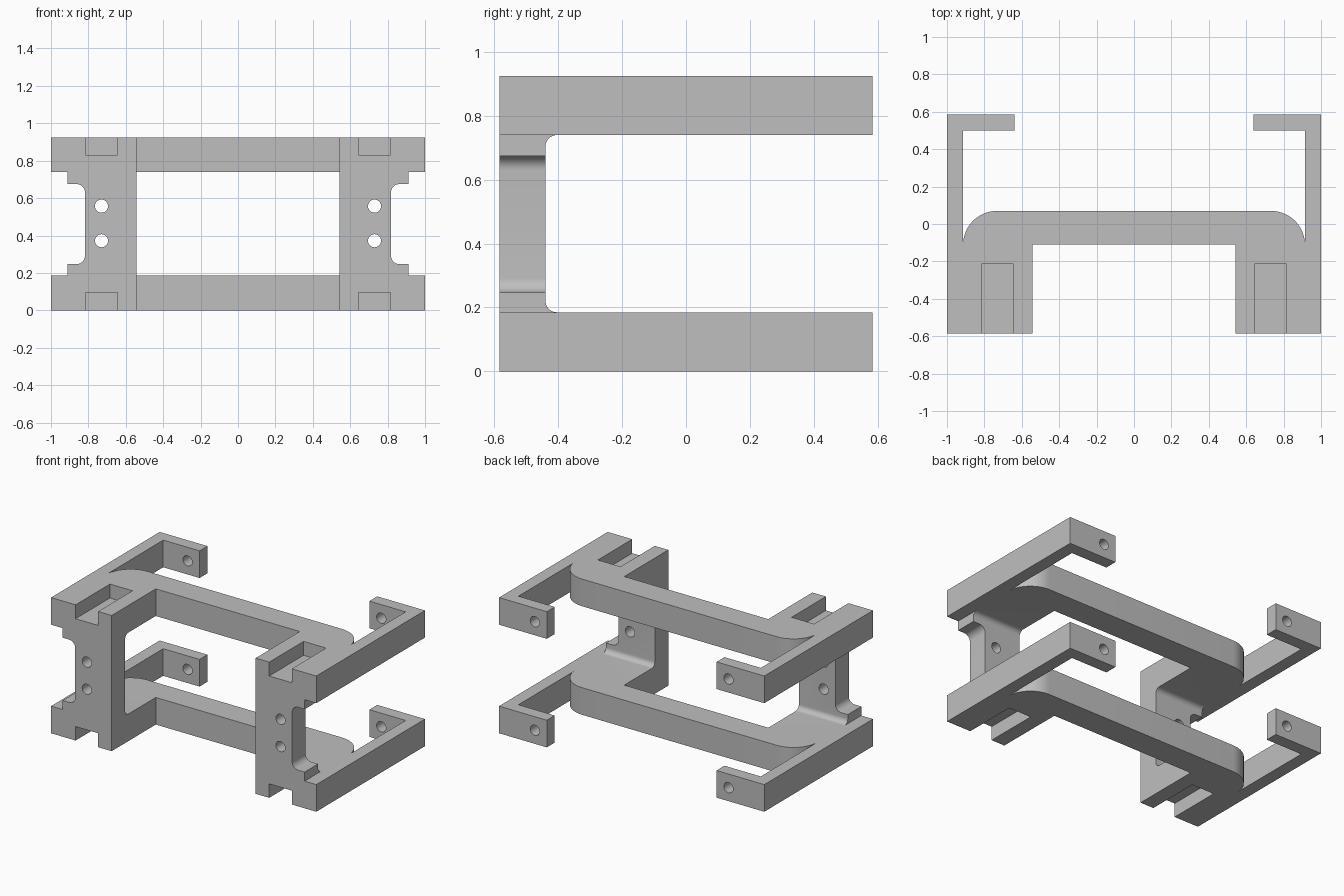
import bpy, bmesh, math
from mathutils import Vector

cube = bpy.data.objects.get("Cube")
if cube:
    bpy.data.objects.remove(cube, do_unlink=True)

HEIGHT, RAIL = 0.925, 0.185          # overall height, thickness of each rail
LOW, HIGH = RAIL, HEIGHT - RAIL      # open gap between the rails
FRONT, BACK = -0.585, 0.585
HOLE_X, HOLE_R = 0.73, 0.035

grey = bpy.data.materials.new("plain grey")
grey.use_nodes = True
grey.diffuse_color = (0.52, 0.52, 0.52, 1)
grey.node_tree.nodes["Principled BSDF"].inputs["Base Color"].default_value = grey.diffuse_color


def arc(cx, cy, r, a0, a1, n=10):
    angles = [math.radians(a0 + (a1 - a0) * i / n) for i in range(n + 1)]
    return [(cx + r * math.cos(a), cy + r * math.sin(a)) for a in angles]


def mirror(points):
    return [(-x, y) for x, y in reversed(points)]


def prism(name, points, axis, lo, hi):
    """Extrude a 2D profile along the named axis."""
    place = {"x": lambda u, v, w: (w, u, v),
             "y": lambda u, v, w: (u, w, v),
             "z": lambda u, v, w: (u, v, w)}[axis]
    bm = bmesh.new()
    face = bm.faces.new([bm.verts.new(place(u, v, lo)) for u, v in points])
    ext = bmesh.ops.extrude_face_region(bm, geom=[face])
    moved = [g for g in ext["geom"] if isinstance(g, bmesh.types.BMVert)]
    bmesh.ops.translate(bm, verts=moved, vec=Vector(place(0, 0, hi - lo)))
    bmesh.ops.recalc_face_normals(bm, faces=bm.faces)
    mesh = bpy.data.meshes.new(name)
    bm.to_mesh(mesh)
    bm.free()
    mesh.materials.append(grey)
    obj = bpy.data.objects.new(name, mesh)
    bpy.context.collection.objects.link(obj)
    return obj


def cut(body, cutter):
    mod = body.modifiers.new("cut", "BOOLEAN")
    mod.operation = "DIFFERENCE"
    mod.solver = "EXACT"
    mod.object = cutter
    depsgraph = bpy.context.evaluated_depsgraph_get()
    mesh = bpy.data.meshes.new_from_object(body.evaluated_get(depsgraph))
    body.modifiers.clear()
    body.data = mesh
    bpy.data.objects.remove(cutter, do_unlink=True)


def rect(x0, x1, y0, y1):
    return [(x0, y0), (x1, y0), (x1, y1), (x0, y1)]


# Plan outline: front legs, crossbar with round shoulders, hooked rear arms
half = [(0.543, -0.11), (0.543, FRONT), (1, FRONT), (1, BACK),
        (0.64, BACK), (0.64, 0.5), (0.914, 0.5)]
half += arc(0.732, -0.112, 0.182, 5, 90, 14)
frame = prism("bracket_frame", half + mirror(half), "z", 0, HEIGHT)

# Gap between upper and lower rails, rounded where it meets the uprights
r = 0.035
gap = ([(1, HIGH)] + arc(-0.44 + r, HIGH - r, r, 90, 180)
       + arc(-0.44 + r, LOW + r, r, 180, 270) + [(1, LOW)])
cut(frame, prism("gap_cutter", gap, "x", -1.2, 1.2))

# Stepped, filleted notch in the outer side of each upright
r = 0.045
notch = ([(1.1, LOW), (0.912, LOW), (0.912, 0.247)]
         + arc(0.818 + r, 0.247 + r, r, 270, 180)
         + arc(0.818 + r, 0.675 - r, r, 180, 90)
         + [(0.912, 0.675), (0.912, HIGH), (1.1, HIGH)])
for points in (notch, mirror(notch)):
    cut(frame, prism("notch_cutter", points, "y", -0.7, -0.4))

for side in (-1, 1):
    # Shallow slots in the top and bottom of the legs
    for z0, z1 in ((-0.1, 0.095), (HEIGHT - 0.095, HEIGHT + 0.1)):
        x0, x1 = sorted((side * 0.645, side * 0.815))
        cut(frame, prism("slot_cutter", rect(x0, x1, -0.7, -0.215), "z", z0, z1))
    # Screw holes through the uprights and the rear tabs
    holes = [(0.372, -0.7, -0.3), (0.557, -0.7, -0.3),
             (RAIL / 2, 0.4, 0.7), (HEIGHT - RAIL / 2, 0.4, 0.7)]
    for z, y0, y1 in holes:
        circle = arc(side * HOLE_X, z, HOLE_R, 0, 360, 28)[:-1]
        cut(frame, prism("hole_cutter", circle, "y", y0, y1))

# Smooth the fillets and holes, keep edges crisp
bpy.ops.object.select_all(action="DESELECT")
frame.select_set(True)
bpy.context.view_layer.objects.active = frame
bpy.ops.object.shade_smooth_by_angle(angle=math.radians(30))
